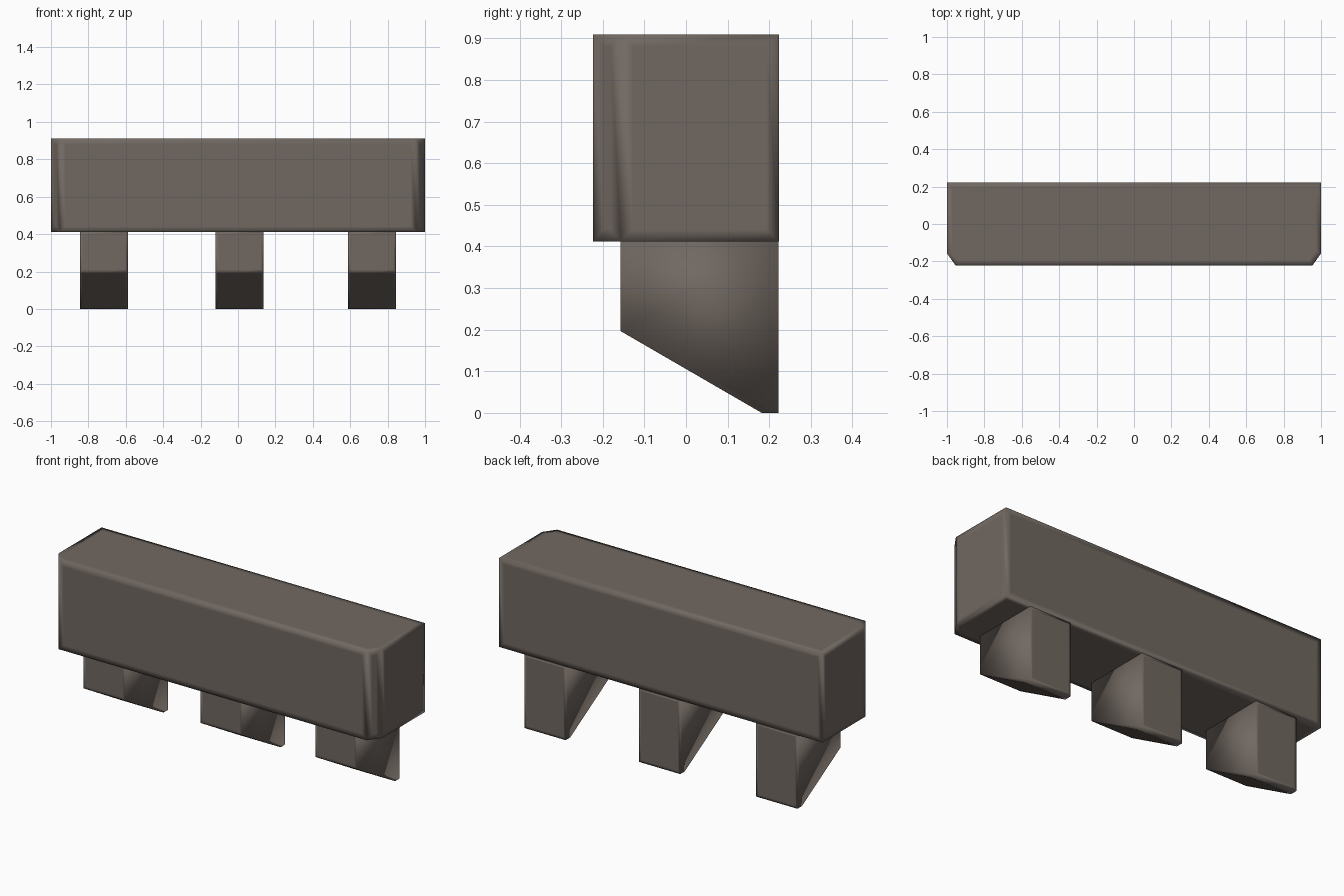
import bpy
import bmesh

if "Cube" in bpy.data.objects:
    bpy.data.objects.remove(bpy.data.objects["Cube"])

mat = bpy.data.materials.new("warm_grey_stone")
mat.diffuse_color = (0.165, 0.138, 0.12, 1.0)
mat.use_nodes = True
mat.node_tree.nodes["Principled BSDF"].inputs["Base Color"].default_value = mat.diffuse_color


def prism(name, profile, axis, lo, hi, band, skip_sides=False):
    """Extrude a closed profile along axis 'z' (xy profile) or 'x' (yz profile)."""
    bm = bmesh.new()

    def place(p, t):
        return (p[0], p[1], t) if axis == "z" else (t, p[0], p[1])

    verts = [bm.verts.new(place(p, lo)) for p in profile]
    face = bm.faces.new(verts)
    ext = bmesh.ops.extrude_face_region(bm, geom=[face])
    top = [g for g in ext["geom"] if isinstance(g, bmesh.types.BMVert)]
    for v in top:
        if axis == "z":
            v.co.z = hi
        else:
            v.co.x = hi
    bmesh.ops.recalc_face_normals(bm, faces=bm.faces[:])
    # Narrow border loops keep the smooth shading tight to the edges
    large = [f for f in bm.faces
             if min(e.calc_length() for e in f.edges) > 0.06
             and not (skip_sides and abs(f.normal.x) > 0.5)]
    bmesh.ops.inset_individual(bm, faces=large, thickness=band,
                               use_even_offset=True)
    for f in bm.faces:
        f.smooth = True
    mesh = bpy.data.meshes.new(name)
    bm.to_mesh(mesh)
    bm.free()
    mesh.materials.append(mat)
    obj = bpy.data.objects.new(name, mesh)
    bpy.context.collection.objects.link(obj)
    return obj


# Main beam with chamfered front corners
beam_outline = [(-1, 0.223), (-1, -0.157), (-0.953, -0.223),
                (0.953, -0.223), (1, -0.157), (1, 0.223)]
prism("beam", beam_outline, "z", 0.412, 0.91, 0.03)

# Three brackets with a sloping underside
bracket_profile = [(-0.158, 0.412), (-0.158, 0.197), (0.182, 0.0),
                   (0.222, 0.0), (0.222, 0.412)]
for label, cx in (("left", -0.717), ("middle", 0.008), ("right", 0.717)):
    prism(label + "_bracket", bracket_profile, "x",
          cx - 0.128, cx + 0.128, 0.015, skip_sides=True)
